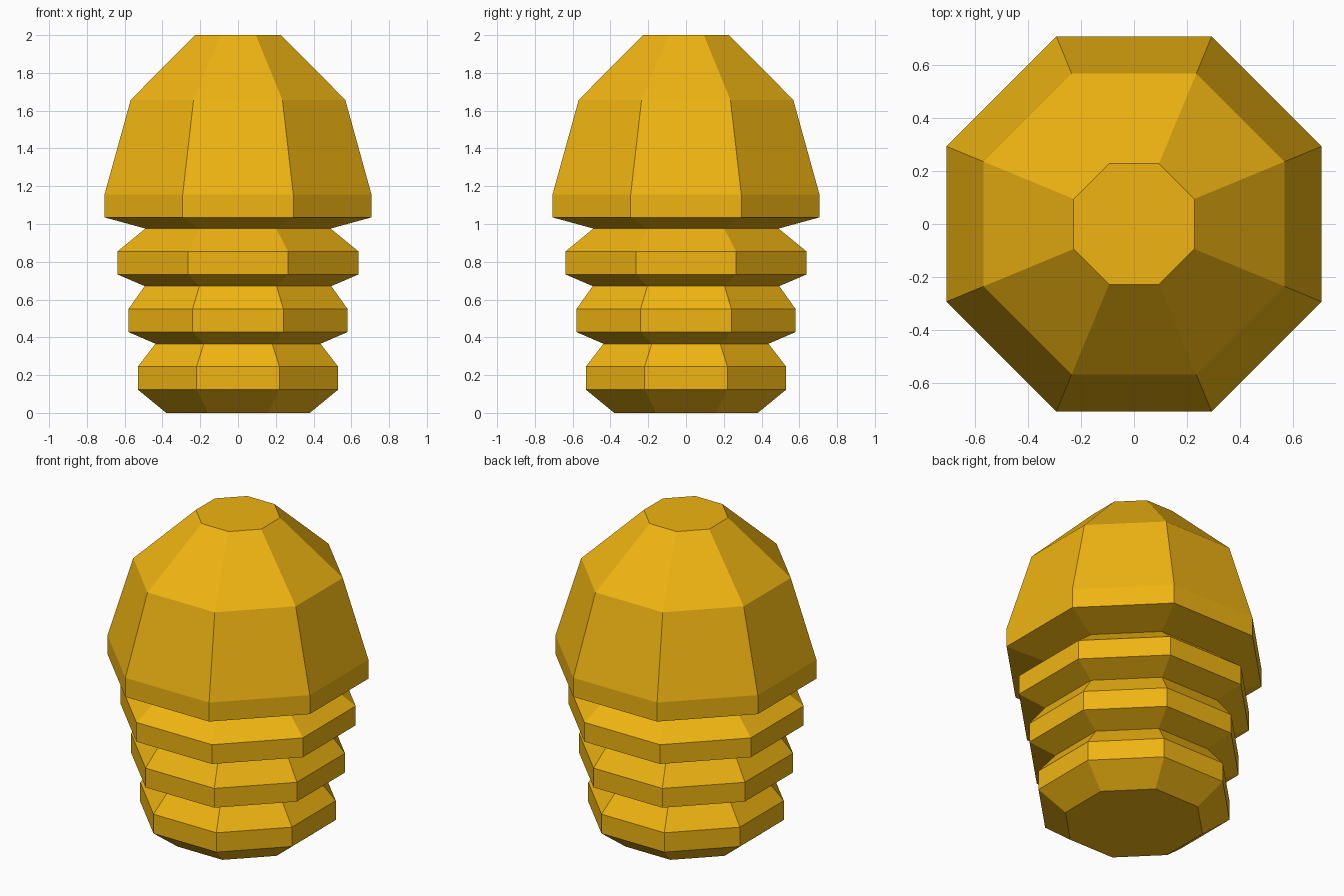
import bpy, bmesh, math

if "Cube" in bpy.data.objects:
    bpy.data.objects.remove(bpy.data.objects["Cube"])

SIDES = 8

# Profile from bottom to top: (distance to flat side, height)
profile = [(0.38, 0.0)]
# three stacked ridges, each ending in a narrow neck
for i, (wide, neck) in enumerate([(0.53, 0.437), (0.58, 0.494), (0.638, 0.49)]):
    z = 0.305 * i
    profile += [(wide, z + 0.123), (wide, z + 0.245), (neck, z + 0.366)]
# domed cap with a straight rim and a flat top
profile += [(0.707, 1.035), (0.707, 1.155), (0.568, 1.657), (0.228, 2.0)]


def lathe(name, points, material):
    bm = bmesh.new()
    rings = []
    for apothem, z in points:
        r = apothem / math.cos(math.pi / SIDES)
        rings.append([bm.verts.new((r * math.cos((k + 0.5) * math.tau / SIDES),
                                    r * math.sin((k + 0.5) * math.tau / SIDES), z))
                      for k in range(SIDES)])
    for low, high in zip(rings, rings[1:]):
        for k in range(SIDES):
            n = (k + 1) % SIDES
            bm.faces.new((low[k], low[n], high[n], high[k]))
    bm.faces.new(rings[0][::-1])
    bm.faces.new(rings[-1])
    mesh = bpy.data.meshes.new(name)
    bm.to_mesh(mesh)
    bm.free()
    mesh.materials.append(material)
    obj = bpy.data.objects.new(name, mesh)
    bpy.context.collection.objects.link(obj)
    return obj


amber = bpy.data.materials.new("amber")
amber.diffuse_color = (0.87, 0.46, 0.006, 1)
amber.use_nodes = True
amber.node_tree.nodes["Principled BSDF"].inputs["Base Color"].default_value = amber.diffuse_color

# Ridged body with domed cap
lathe("ridged_domed_body", profile, amber)
